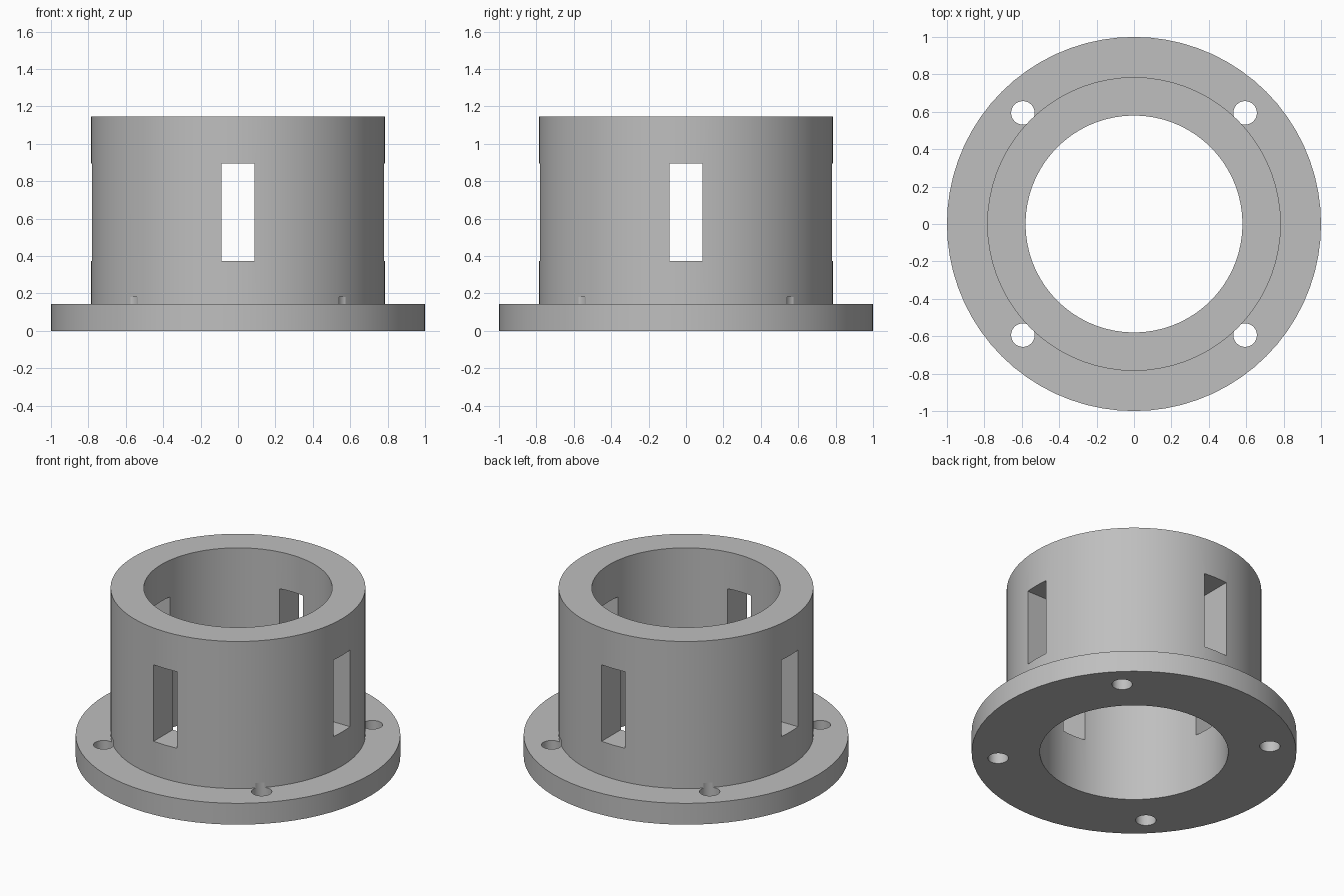
import bpy, bmesh, math
from mathutils import Matrix, Vector

cube = bpy.data.objects.get("Cube")
if cube:
    bpy.data.objects.remove(cube, do_unlink=True)

SIDES = 72
FLANGE_R, WALL_R, BORE_R = 1.0, 0.785, 0.58
FLANGE_H, HEIGHT = 0.145, 1.145

grey = bpy.data.materials.new("plain grey")
grey.use_nodes = True
colour = (0.52, 0.52, 0.52, 1)
grey.diffuse_color = colour
grey.node_tree.nodes["Principled BSDF"].inputs["Base Color"].default_value = colour


def make_object(name, bm):
    bmesh.ops.recalc_face_normals(bm, faces=bm.faces)
    mesh = bpy.data.meshes.new(name)
    bm.to_mesh(mesh)
    bm.free()
    mesh.materials.append(grey)
    obj = bpy.data.objects.new(name, mesh)
    bpy.context.collection.objects.link(obj)
    return obj


# Flanged sleeve: one closed profile turned around z
profile = [(BORE_R, 0), (FLANGE_R, 0), (FLANGE_R, FLANGE_H),
           (WALL_R, FLANGE_H), (WALL_R, HEIGHT), (BORE_R, HEIGHT)]
bm = bmesh.new()
rings = []
for i in range(SIDES):
    a = math.tau * i / SIDES
    rings.append([bm.verts.new((r * math.cos(a), r * math.sin(a), z)) for r, z in profile])
for i in range(SIDES):
    here, after = rings[i], rings[(i + 1) % SIDES]
    for j in range(len(profile)):
        k = (j + 1) % len(profile)
        bm.faces.new((here[j], after[j], after[k], here[k]))
sleeve = make_object("flanged_sleeve", bm)

# Cutters: four wall slots and four bolt holes that nick the wall foot
bm = bmesh.new()
for i in range(4):
    turn = Matrix.Rotation(i * math.pi / 2, 4, "Z")
    slot = turn @ Matrix.Translation((0.7, 0, 0.635)) @ Matrix.Diagonal((0.5, 0.176, 0.52, 1))
    bmesh.ops.create_cube(bm, size=1, matrix=slot)
    hole = turn @ Matrix.Translation((0.594, 0.594, 0.04))
    bmesh.ops.create_cone(bm, cap_ends=True, segments=32, radius1=0.063, radius2=0.063,
                          depth=0.28, matrix=hole)
cutter = make_object("slot_and_hole_cutter", bm)
cutter.hide_render = True

# Cut the openings, then drop the cutter
cut = sleeve.modifiers.new("openings", "BOOLEAN")
cut.operation = "DIFFERENCE"
cut.solver = "EXACT"
cut.object = cutter
bpy.context.view_layer.objects.active = sleeve
bpy.ops.object.select_all(action="DESELECT")
sleeve.select_set(True)
bpy.ops.object.modifier_apply(modifier=cut.name)
bpy.data.objects.remove(cutter, do_unlink=True)
bpy.ops.object.shade_smooth_by_angle(angle=math.radians(30))
